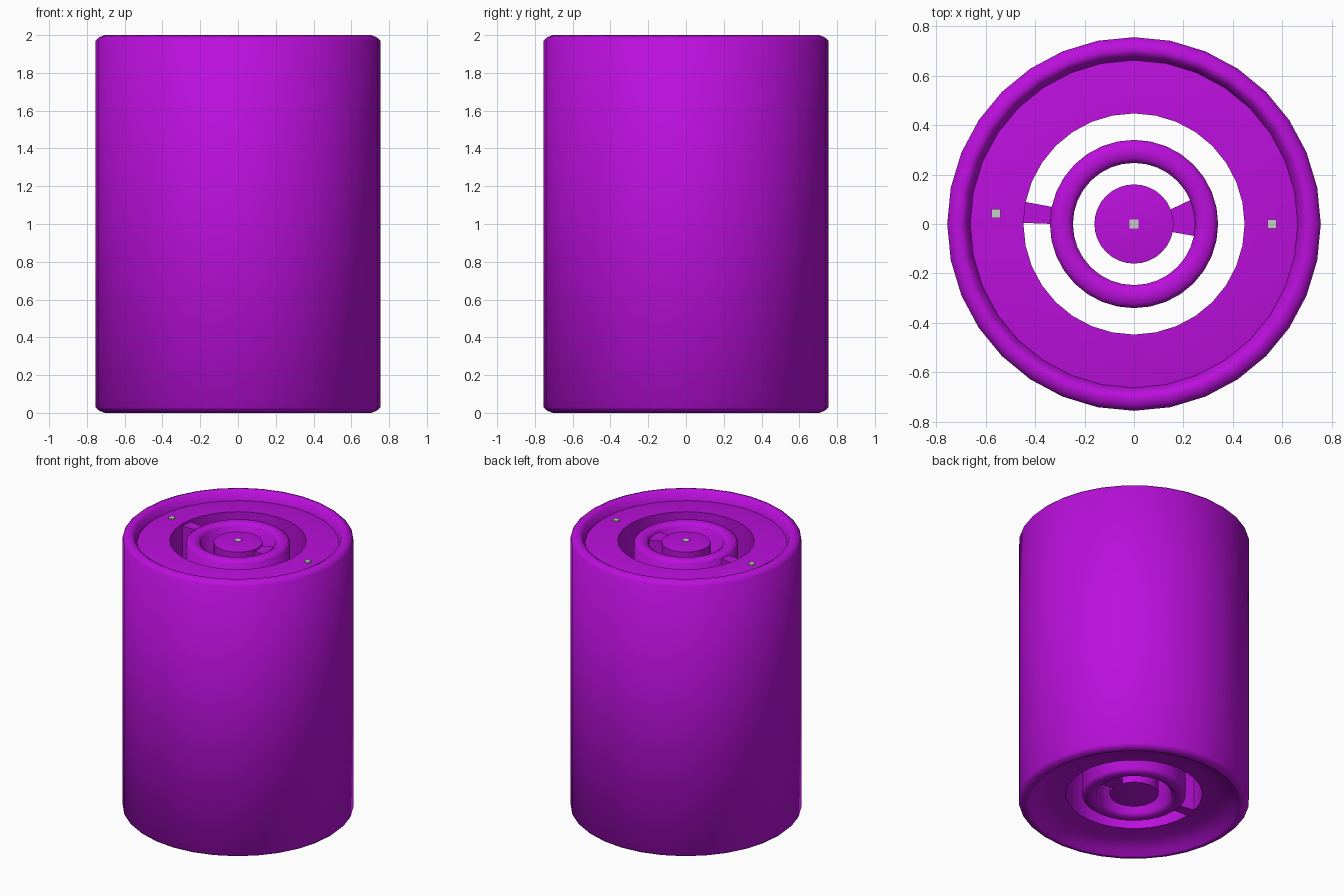
import bpy, bmesh, math

if "Cube" in bpy.data.objects:
    bpy.data.objects.remove(bpy.data.objects["Cube"])

SEG = 32
purple = bpy.data.materials.new("purple")
purple.diffuse_color = (0.5, 0.005, 0.72, 1)
purple.use_nodes = True
purple.node_tree.nodes["Principled BSDF"].inputs["Base Color"].default_value = purple.diffuse_color


def finish(name, bm, mat=purple, angle=60):
    bmesh.ops.recalc_face_normals(bm, faces=bm.faces)
    me = bpy.data.meshes.new(name)
    bm.to_mesh(me)
    bm.free()
    ob = bpy.data.objects.new(name, me)
    bpy.context.collection.objects.link(ob)
    if mat:
        me.materials.append(mat)
    bpy.ops.object.select_all(action='DESELECT')
    ob.select_set(True)
    bpy.context.view_layer.objects.active = ob
    bpy.ops.object.shade_smooth_by_angle(angle=math.radians(angle))
    return ob


def lathe(name, profile, closed=True):
    """Revolve an (r, z) profile around z."""
    bm = bmesh.new()
    vs = [bm.verts.new((r, 0, z)) for r, z in profile]
    es = [bm.edges.new((a, b)) for a, b in zip(vs, vs[1:])]
    if closed:
        es.append(bm.edges.new((vs[-1], vs[0])))
    bmesh.ops.spin(bm, geom=vs + es, cent=(0, 0, 0), axis=(0, 0, 1),
                   angle=2 * math.pi, steps=SEG)
    bmesh.ops.remove_doubles(bm, verts=bm.verts, dist=1e-4)
    return finish(name, bm)


def prism(name, outline, z0, z1, mat=purple):
    """Extrude an xy outline from z0 to z1."""
    bm = bmesh.new()
    f = bm.faces.new([bm.verts.new((x, y, z0)) for x, y in outline])
    out = bmesh.ops.extrude_face_region(bm, geom=[f])
    for v in out["geom"]:
        if isinstance(v, bmesh.types.BMVert):
            v.co.z = z1
    return finish(name, bm, mat, 30)


# Outer shell with raised rims and thick wall
lathe("outer_shell", [
    (0.755, 0.03), (0.755, 1.97), (0.735, 1.988), (0.705, 2.0), (0.68, 1.985),
    (0.662, 1.93), (0.55, 1.945), (0.447, 1.95),
    (0.447, 0.075), (0.55, 0.06), (0.67, 0.03), (0.69, 0.005),
    (0.705, 0.0), (0.735, 0.012)])

# Middle tube
lathe("middle_tube", [
    (0.34, 0.075), (0.34, 1.94), (0.32, 1.955), (0.293, 1.96), (0.268, 1.955),
    (0.247, 1.94), (0.247, 0.075), (0.268, 0.06), (0.293, 0.055), (0.32, 0.06)])

# Central core
lathe("core", [(0, 0.065), (0.1, 0.067), (0.16, 0.075),
               (0.16, 1.94), (0.1, 1.948), (0, 1.95)], closed=False)

# Bridges joining shell, tube and core
prism("outer_bridge", [(-0.46, 0.005), (-0.325, 0.0), (-0.325, 0.068), (-0.46, 0.093)], 0.08, 1.935)
prism("inner_bridge", [(0.14, -0.03), (0.265, -0.052), (0.255, 0.11), (0.14, 0.055)], 0.08, 1.93)

# Small grey contacts on the top face
for i, (x, y) in enumerate([(-0.557, 0.043), (0, 0), (0.557, 0)]):
    h = 0.018
    prism(f"contact_{i + 1}", [(x - h, y - h), (x + h, y - h), (x + h, y + h), (x - h, y + h)],
          1.94, 1.953, None)
